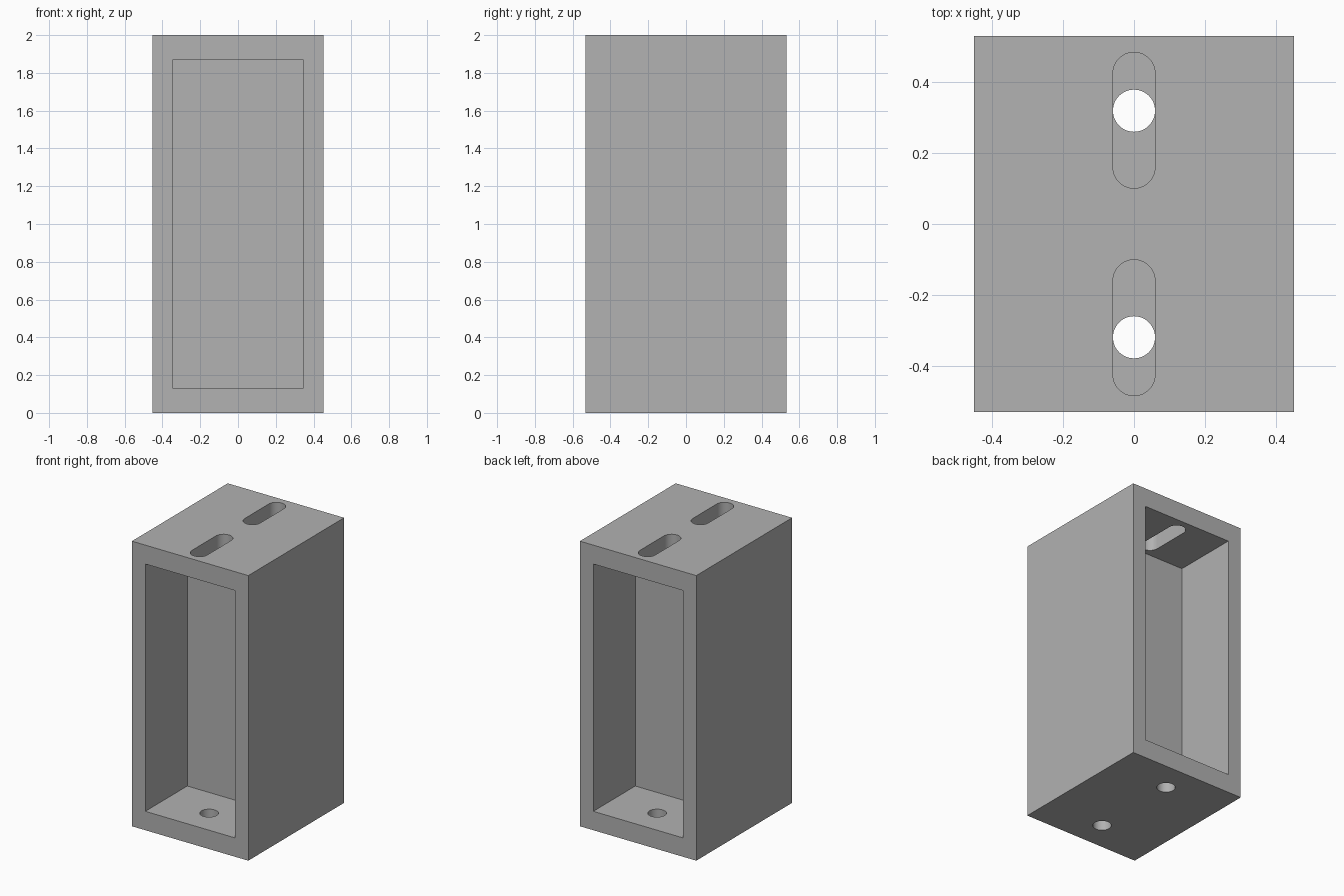
import bpy
import bmesh
from math import cos, sin, pi

cube = bpy.data.objects.get("Cube")
if cube:
    bpy.data.objects.remove(cube, do_unlink=True)

# Overall size and wall thicknesses
HALF_X, HALF_Y, HEIGHT = 0.4515, 0.531, 2.0
SIDE, PLATE, WEB = 0.104, 0.1325, 0.132
HOLE_R, HOLE_Y = 0.0595, 0.32
SLOT_IN, SLOT_OUT = 0.101, 0.485

grey = bpy.data.materials.new("plain grey")
grey.use_nodes = True
colour = (0.445, 0.445, 0.445, 1)
grey.diffuse_color = colour
grey.node_tree.nodes["Principled BSDF"].inputs["Base Color"].default_value = colour


def prism(name, outline, z0, z1):
    """Extrude a flat outline from z0 up to z1."""
    bm = bmesh.new()
    face = bm.faces.new([bm.verts.new((x, y, z0)) for x, y in outline])
    top = bmesh.ops.extrude_face_region(bm, geom=[face])["geom"]
    verts = [g for g in top if isinstance(g, bmesh.types.BMVert)]
    bmesh.ops.translate(bm, verts=verts, vec=(0, 0, z1 - z0))
    bmesh.ops.recalc_face_normals(bm, faces=bm.faces)
    mesh = bpy.data.meshes.new(name)
    bm.to_mesh(mesh)
    bm.free()
    mesh.materials.append(grey)
    obj = bpy.data.objects.new(name, mesh)
    bpy.context.collection.objects.link(obj)
    return obj


def rectangle(x, y0, y1):
    return [(-x, y0), (x, y0), (x, y1), (-x, y1)]


def rounded_slot(y0, y1, r, steps=24):
    """Outline with half-round ends centred at y0 and y1."""
    ends = ((y1, 0), (y0, pi))
    return [(r * cos(start + pi * i / steps), y + r * sin(start + pi * i / steps))
            for y, start in ends for i in range(steps + 1)]


def circle(y, r, steps=48):
    return [(r * cos(2 * pi * i / steps), y + r * sin(2 * pi * i / steps))
            for i in range(steps)]


def cut(body, cutter):
    cutter.hide_render = True
    mod = body.modifiers.new("cut", 'BOOLEAN')
    mod.operation = 'DIFFERENCE'
    mod.solver = 'EXACT'
    mod.object = cutter
    bpy.context.view_layer.objects.active = body
    bpy.ops.object.modifier_apply(modifier=mod.name)
    bpy.data.objects.remove(cutter, do_unlink=True)


# Solid block
body = prism("bracket_body", rectangle(HALF_X, -HALF_Y, HALF_Y), 0, HEIGHT)

for side in (-1, 1):
    # Deep pocket on front and back, leaving a central web
    ys = sorted((side * WEB / 2, side * (HALF_Y + 0.1)))
    cut(body, prism("pocket_cutter", rectangle(HALF_X - SIDE, *ys),
                    PLATE, HEIGHT - PLATE))
    # Long slot through the top plate
    ys = sorted((side * (SLOT_IN + HOLE_R), side * (SLOT_OUT - HOLE_R)))
    cut(body, prism("slot_cutter", rounded_slot(*ys, HOLE_R),
                    HEIGHT - PLATE - 0.1, HEIGHT + 0.1))
    # Round hole through the bottom plate
    cut(body, prism("hole_cutter", circle(side * HOLE_Y, HOLE_R),
                    -0.1, PLATE + 0.1))

# Smooth the hole walls, keep the edges sharp
bpy.ops.object.select_all(action='DESELECT')
body.select_set(True)
bpy.context.view_layer.objects.active = body
bpy.ops.object.shade_smooth_by_angle(angle=pi / 6)
